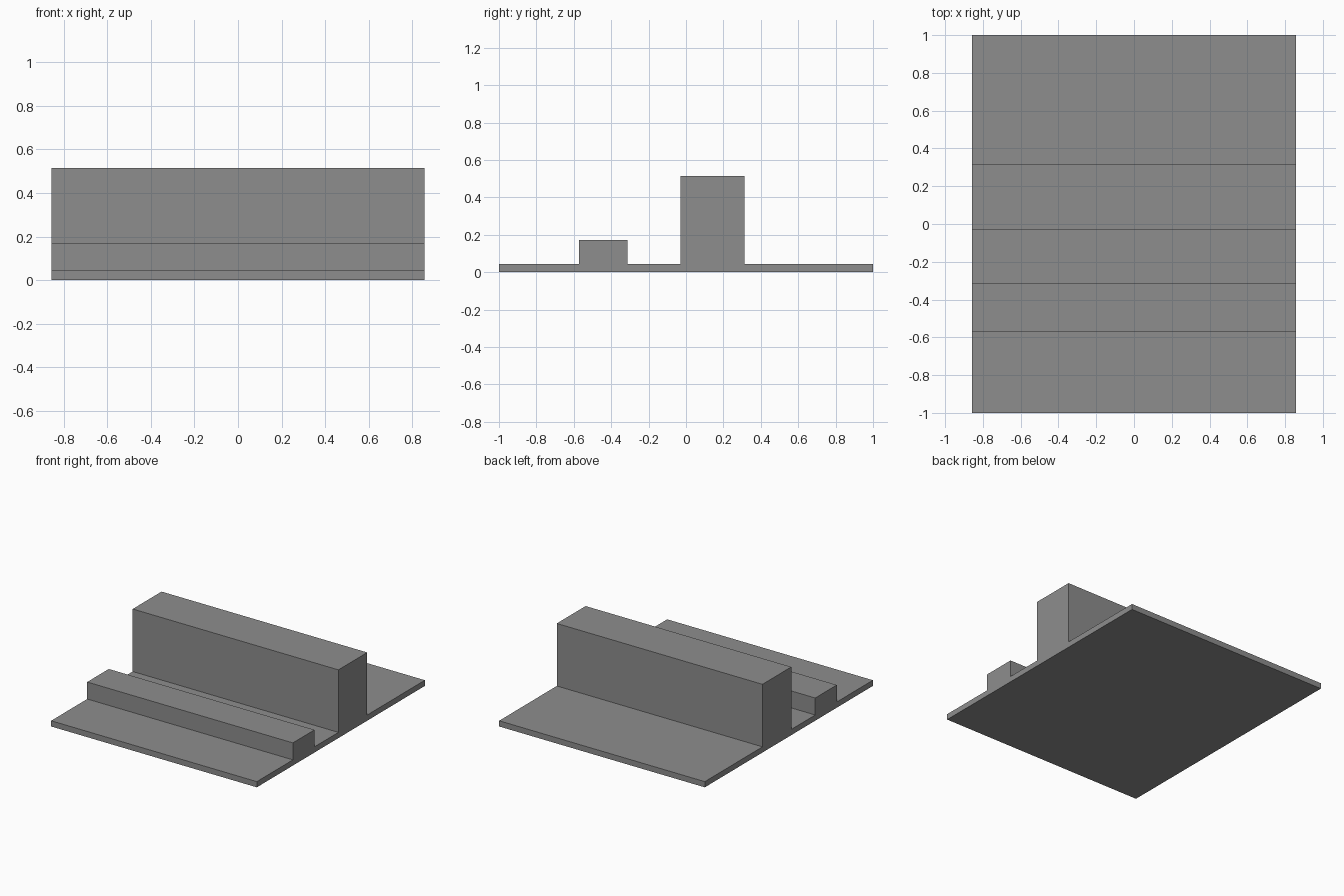
import bpy
import bmesh

if "Cube" in bpy.data.objects:
    bpy.data.objects.remove(bpy.data.objects["Cube"])

HALF_WIDTH = 0.857

# Side outline (y, z): flat plate with a low step and a tall block
PROFILE = [
    (-1.0, 0.0), (1.0, 0.0), (1.0, 0.043),
    (0.314, 0.043), (0.314, 0.514), (-0.029, 0.514), (-0.029, 0.043),
    (-0.314, 0.043), (-0.314, 0.171), (-0.571, 0.171), (-0.571, 0.043),
    (-1.0, 0.043),
]

grey = bpy.data.materials.new("mid grey")
grey.diffuse_color = (0.27, 0.27, 0.27, 1.0)
grey.use_nodes = True
grey.node_tree.nodes["Principled BSDF"].inputs["Base Color"].default_value = grey.diffuse_color

# Extrude the outline across the full width
bm = bmesh.new()
face = bm.faces.new([bm.verts.new((-HALF_WIDTH, y, z)) for y, z in PROFILE])
result = bmesh.ops.extrude_face_region(bm, geom=[face], use_keep_orig=True)
moved = [v for v in result["geom"] if isinstance(v, bmesh.types.BMVert)]
bmesh.ops.translate(bm, verts=moved, vec=(2 * HALF_WIDTH, 0, 0))
bmesh.ops.recalc_face_normals(bm, faces=bm.faces)

mesh = bpy.data.meshes.new("stepped_base")
bm.to_mesh(mesh)
bm.free()
mesh.materials.append(grey)
bpy.context.collection.objects.link(bpy.data.objects.new("stepped_base", mesh))
